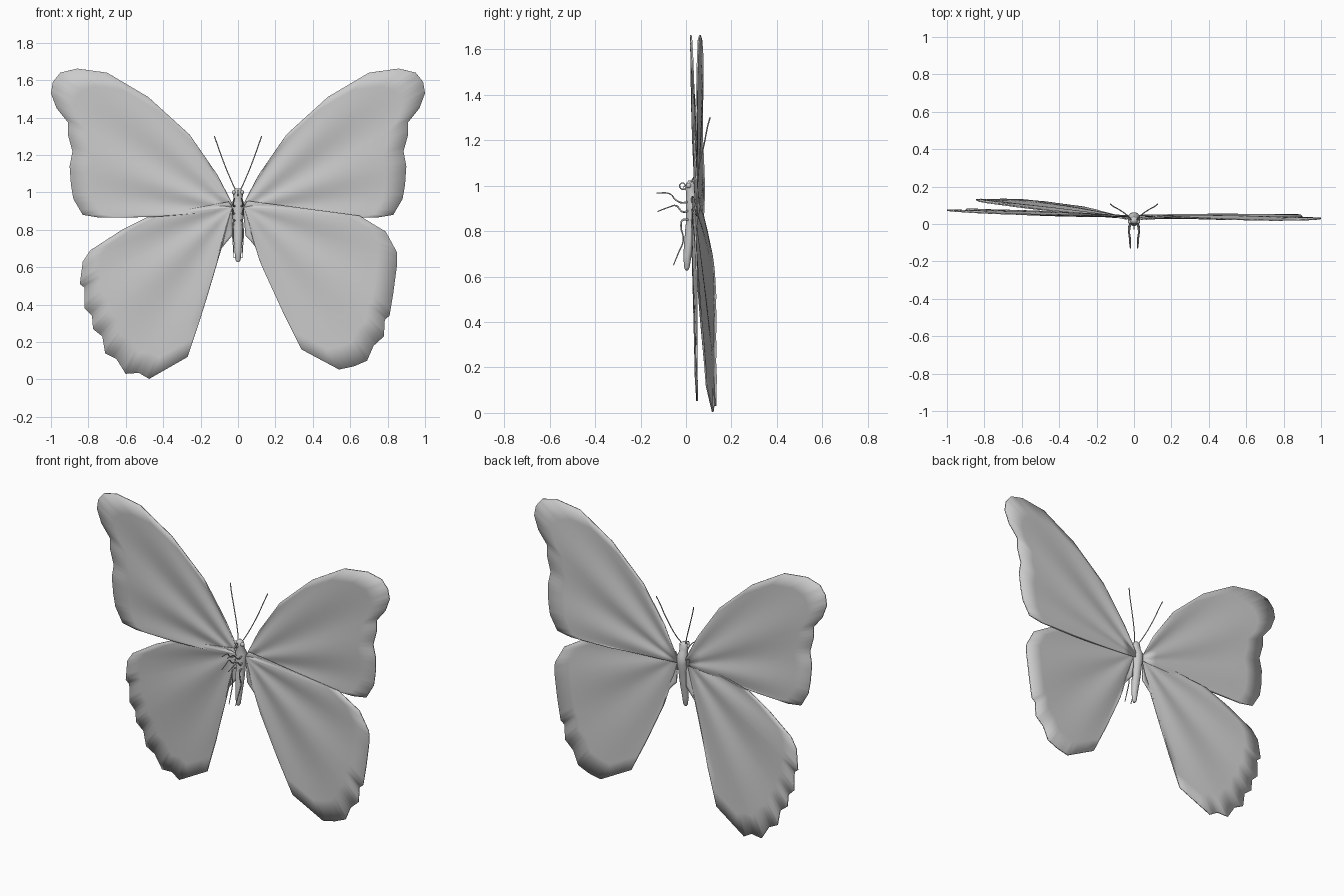
import bpy, bmesh, math
from mathutils import Vector


def finish(bm, name, angle=40):
    bmesh.ops.recalc_face_normals(bm, faces=bm.faces)
    me = bpy.data.meshes.new(name)
    bm.to_mesh(me)
    bm.free()
    ob = bpy.data.objects.new(name, me)
    bpy.context.collection.objects.link(ob)
    bpy.ops.object.select_all(action='DESELECT')
    ob.select_set(True)
    bpy.context.view_layer.objects.active = ob
    bpy.ops.object.shade_smooth_by_angle(angle=math.radians(angle))
    return ob


def wing(name, side, root, outline, plane, folds, rings=8, sub=3):
    """Fan of rings growing from the root, tilted on a plane with soft radial folds."""
    a, b, c = plane
    root = Vector(root)
    pts = [Vector(p) for p in outline]
    rim = [p.lerp(q, k / sub) for p, q in zip(pts, pts[1:]) for k in range(sub)] + [pts[-1]]

    def place(p, t):
        ang = math.atan2(p.y - root.y, p.x - root.x)
        fold = 0.006 * math.sin(folds * ang) * math.sin(math.pi * min(t, 0.9))
        return (side * p.x, a + b * p.x + c * (p.y - 0.9) + fold, p.y)

    bm = bmesh.new()
    centre = bm.verts.new(place(root, 0))
    prev = None
    for r in range(1, rings + 1):
        t = r / rings
        row = [bm.verts.new(place(root.lerp(p, t), t)) for p in rim]
        for i in range(len(row) - 1):
            if prev:
                bm.faces.new((prev[i], row[i], row[i + 1], prev[i + 1]))
            else:
                bm.faces.new((centre, row[i], row[i + 1]))
        prev = row
    ob = finish(bm, name)
    mod = ob.modifiers.new("thickness", 'SOLIDIFY')
    mod.thickness = 0.007
    mod.offset = 0


def tube(name, pts, radius, tip=0.6):
    cu = bpy.data.curves.new(name, 'CURVE')
    cu.dimensions = '3D'
    cu.bevel_depth = radius
    cu.bevel_resolution = 2
    cu.use_fill_caps = True
    cu.resolution_u = 6
    sp = cu.splines.new('BEZIER')
    sp.bezier_points.add(len(pts) - 1)
    for i, (bp, p) in enumerate(zip(sp.bezier_points, pts)):
        bp.co = p
        bp.handle_left_type = bp.handle_right_type = 'AUTO'
        bp.radius = 1 + (tip - 1) * i / (len(pts) - 1)
    bpy.context.collection.objects.link(bpy.data.objects.new(name, cu))


# Wings, given as (distance from the body, height)
fore = [(0.115, 1.10), (0.26, 1.31), (0.48, 1.51), (0.70, 1.64), (0.86, 1.662), (0.95, 1.64),
        (0.99, 1.59), (1.0, 1.53), (0.97, 1.45), (0.91, 1.375), (0.91, 1.31), (0.885, 1.22),
        (0.90, 1.14), (0.893, 1.04), (0.88, 0.965), (0.83, 0.88), (0.74, 0.865), (0.48, 0.868)]
hind_left = [(0.05, 0.95), (0.28, 0.905), (0.48, 0.87), (0.62, 0.80), (0.79, 0.69), (0.83, 0.63),
             (0.845, 0.51), (0.82, 0.49), (0.82, 0.38), (0.78, 0.34), (0.775, 0.27), (0.725, 0.23),
             (0.71, 0.14), (0.65, 0.11), (0.60, 0.03), (0.53, 0.035), (0.475, 0.003), (0.27, 0.12),
             (0.20, 0.33), (0.12, 0.60), (0.09, 0.70), (0.03, 0.77)]
hind_right = [(0.05, 0.955), (0.35, 0.915), (0.65, 0.875), (0.79, 0.79), (0.85, 0.68), (0.85, 0.61),
              (0.83, 0.46), (0.81, 0.34), (0.785, 0.32), (0.78, 0.23), (0.725, 0.18), (0.69, 0.10),
              (0.62, 0.07), (0.54, 0.053), (0.34, 0.16), (0.24, 0.36), (0.13, 0.60), (0.095, 0.71),
              (0.04, 0.77)]
wing("forewing_left", -1, (0.01, 0.90), fore, (0.040, 0.045, -0.020), 14)
wing("forewing_right", 1, (0.01, 0.90), fore, (0.045, 0.005, -0.035), 14)
wing("hindwing_left", -1, (0.03, 0.92), hind_left, (0.030, 0.095, -0.047), 11)
wing("hindwing_right", 1, (0.03, 0.92), hind_right, (0.030, 0.015, -0.010), 11)

# Body: elliptical sections (z, y centre, half width, half depth)
sections = [(0.627, 0.003, 0.006, 0.006), (0.64, 0.004, 0.014, 0.012), (0.69, 0.006, 0.019, 0.018),
            (0.75, 0.014, 0.024, 0.022), (0.81, 0.022, 0.027, 0.025), (0.85, 0.027, 0.027, 0.026),
            (0.90, 0.031, 0.034, 0.032), (0.94, 0.031, 0.033, 0.031), (0.965, 0.025, 0.024, 0.024),
            (0.985, 0.020, 0.026, 0.022), (1.008, 0.019, 0.024, 0.020), (1.022, 0.019, 0.010, 0.009)]
bm = bmesh.new()
prev = None
for n, (z, y, rx, ry) in enumerate(sections):
    row = [bm.verts.new((rx * math.cos(a), y + ry * math.sin(a), z))
           for a in (2 * math.pi * i / 16 for i in range(16))]
    if prev:
        for i in range(16):
            j = (i + 1) % 16
            bm.faces.new((prev[i], prev[j], row[j], row[i]))
    if n in (0, len(sections) - 1):
        bm.faces.new(row)
    prev = row
finish(bm, "body", 60)

# Coiled tongue
tube("tongue", [(0, -0.014 + r * math.cos(a), 1.0 + r * math.sin(a))
                for r, a in ((0.018 - 0.0013 * i, -0.6 - i * 0.8) for i in range(10))], 0.003)

# Paired parts: eyes, antennae and legs
legs = {"front_leg": [(0.015, 0.015, 0.93), (0.022, -0.02, 0.925), (0.025, -0.045, 0.937),
                      (0.02, -0.07, 0.963), (0.018, -0.13, 0.968)],
        "middle_leg": [(0.018, 0.015, 0.89), (0.026, -0.015, 0.885), (0.028, -0.045, 0.912),
                       (0.025, -0.075, 0.905), (0.022, -0.125, 0.886)],
        "hind_leg": [(0.016, 0.015, 0.85), (0.022, -0.015, 0.848), (0.026, -0.022, 0.825),
                     (0.028, -0.012, 0.76), (0.024, -0.035, 0.70), (0.022, -0.055, 0.65)]}
for s, tag in ((-1, "left"), (1, "right")):
    bm = bmesh.new()
    bmesh.ops.create_uvsphere(bm, u_segments=12, v_segments=8, radius=0.012)
    bmesh.ops.translate(bm, verts=bm.verts, vec=(s * 0.021, 0.012, 1.0))
    finish(bm, "eye_" + tag, 60)
    tube("antenna_" + tag, [(s * x, y, z) for x, y, z in
                            ((0.012, 0.02, 1.01), (0.035, 0.045, 1.06), (0.08, 0.077, 1.17),
                             (0.112, 0.095, 1.26), (0.126, 0.106, 1.30))], 0.0028, 1.1)
    for name, path in legs.items():
        tube(name + "_" + tag, [(s * x, y, z) for x, y, z in path], 0.0045, 0.5)
